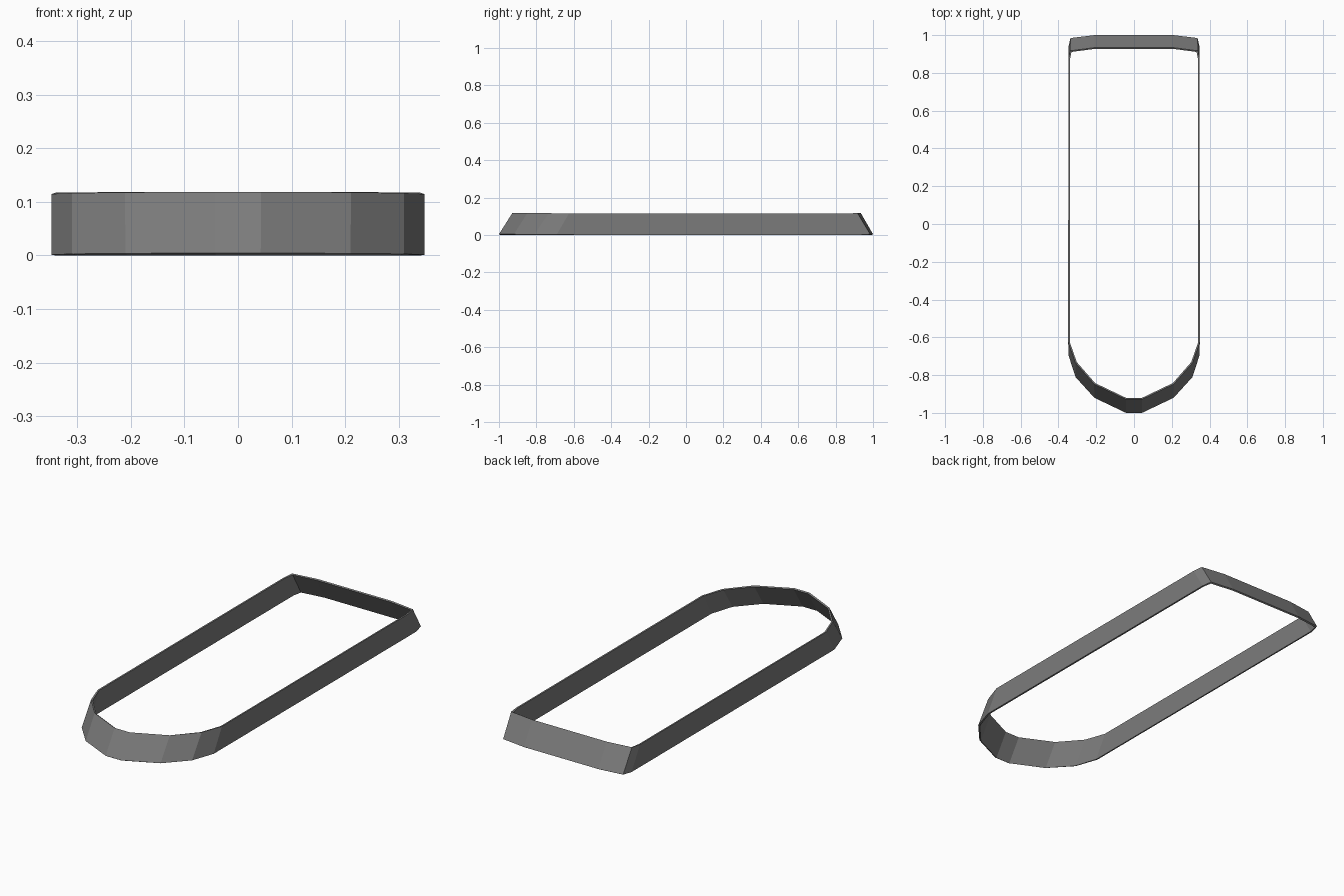
import bpy, bmesh

if "Cube" in bpy.data.objects:
    bpy.data.objects.remove(bpy.data.objects["Cube"])

# Right half of the inner outline, front to back: x, y at the bottom, y at the top
half = [
    (0.041, -0.993, -0.921),
    (0.206, -0.914, -0.842),
    (0.303, -0.806, -0.731),
    (0.340, -0.690, -0.625),
    (0.340, 0.932, 0.866),
    (0.331, 0.977, 0.911),
    (0.208, 0.993, 0.927),
]
outline = half + [(-x, b, t) for x, b, t in reversed(half)]
HEIGHT = 0.114

# Leaning band: one quad per outline segment
bm = bmesh.new()
low = [bm.verts.new((x, b, 0)) for x, b, t in outline]
top = [bm.verts.new((x, t, HEIGHT)) for x, b, t in outline]
n = len(outline)
for i in range(n):
    j = (i + 1) % n
    bm.faces.new((low[i], low[j], top[j], top[i]))
mesh = bpy.data.meshes.new("trim_band")
bm.to_mesh(mesh)
bm.free()
band = bpy.data.objects.new("trim_band", mesh)
bpy.context.collection.objects.link(band)

# Dark grey finish
dark = bpy.data.materials.new("dark_grey")
dark.diffuse_color = (0.2, 0.2, 0.2, 1)
dark.use_nodes = True
dark.node_tree.nodes["Principled BSDF"].inputs["Base Color"].default_value = dark.diffuse_color
mesh.materials.append(dark)

# Thin wall, grown outward
wall = band.modifiers.new("wall", 'SOLIDIFY')
wall.thickness = 0.008
wall.offset = 1
wall.use_even_offset = True
